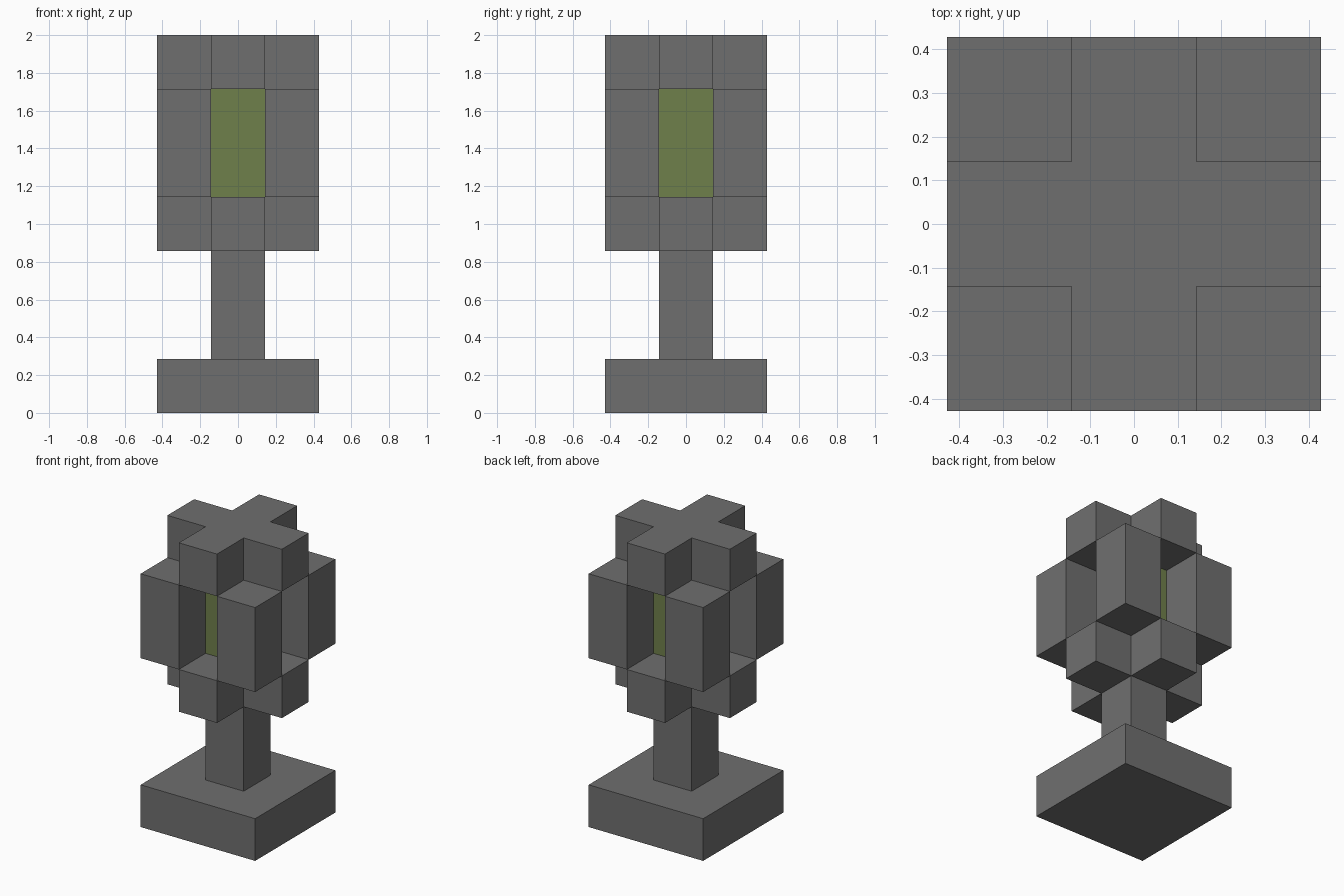
import bpy
import bmesh

cube = bpy.data.objects.get("Cube")
if cube:
    bpy.data.objects.remove(cube, do_unlink=True)

U = 2 / 7      # one block
H = U / 2      # half a block
R = 1.5 * U    # half the full width


def make_material(name, color):
    mat = bpy.data.materials.new(name)
    mat.use_nodes = True
    mat.diffuse_color = color
    mat.node_tree.nodes["Principled BSDF"].inputs["Base Color"].default_value = color
    return mat


def prism(name, outline, bottom, top, mat):
    """Extrude an outline between two heights given in blocks."""
    bm = bmesh.new()
    face = bm.faces.new([bm.verts.new((x, y, bottom * U)) for x, y in outline])
    ext = bmesh.ops.extrude_face_region(bm, geom=[face], use_keep_orig=True)
    verts = [g for g in ext["geom"] if isinstance(g, bmesh.types.BMVert)]
    bmesh.ops.translate(bm, verts=verts, vec=(0, 0, (top - bottom) * U))
    bmesh.ops.recalc_face_normals(bm, faces=bm.faces[:])
    mesh = bpy.data.meshes.new(name)
    bm.to_mesh(mesh)
    bm.free()
    mesh.materials.append(mat)
    obj = bpy.data.objects.new(name, mesh)
    bpy.context.collection.objects.link(obj)
    return obj


def square(half, cx=0, cy=0):
    return [(cx - half, cy - half), (cx + half, cy - half),
            (cx + half, cy + half), (cx - half, cy + half)]


# Cross outline: one arm turned through four quarter turns
cross = []
arm = [(R, -H), (R, H), (H, H)]
for _ in range(4):
    cross += arm
    arm = [(-y, x) for x, y in arm]

stone = make_material("grey stone", (0.159, 0.159, 0.159, 1))
glow = make_material("moss green", (0.159, 0.216, 0.07, 1))

# Pedestal
prism("base_slab", square(R), 0, 1, stone)
prism("stem", square(H), 1, 3, stone)

# Lantern head
prism("lower_cross", cross, 3, 4, stone)
prism("lantern_core", square(H), 4, 6, glow)
prism("upper_cross", cross, 6, 7, stone)

# Corner posts around the core
for side, sx in (("left", 1), ("right", -1)):
    for end, sy in (("front", -1), ("back", 1)):
        prism(f"{end}_{side}_post", square(H, sx * U, sy * U), 4, 6, stone)
